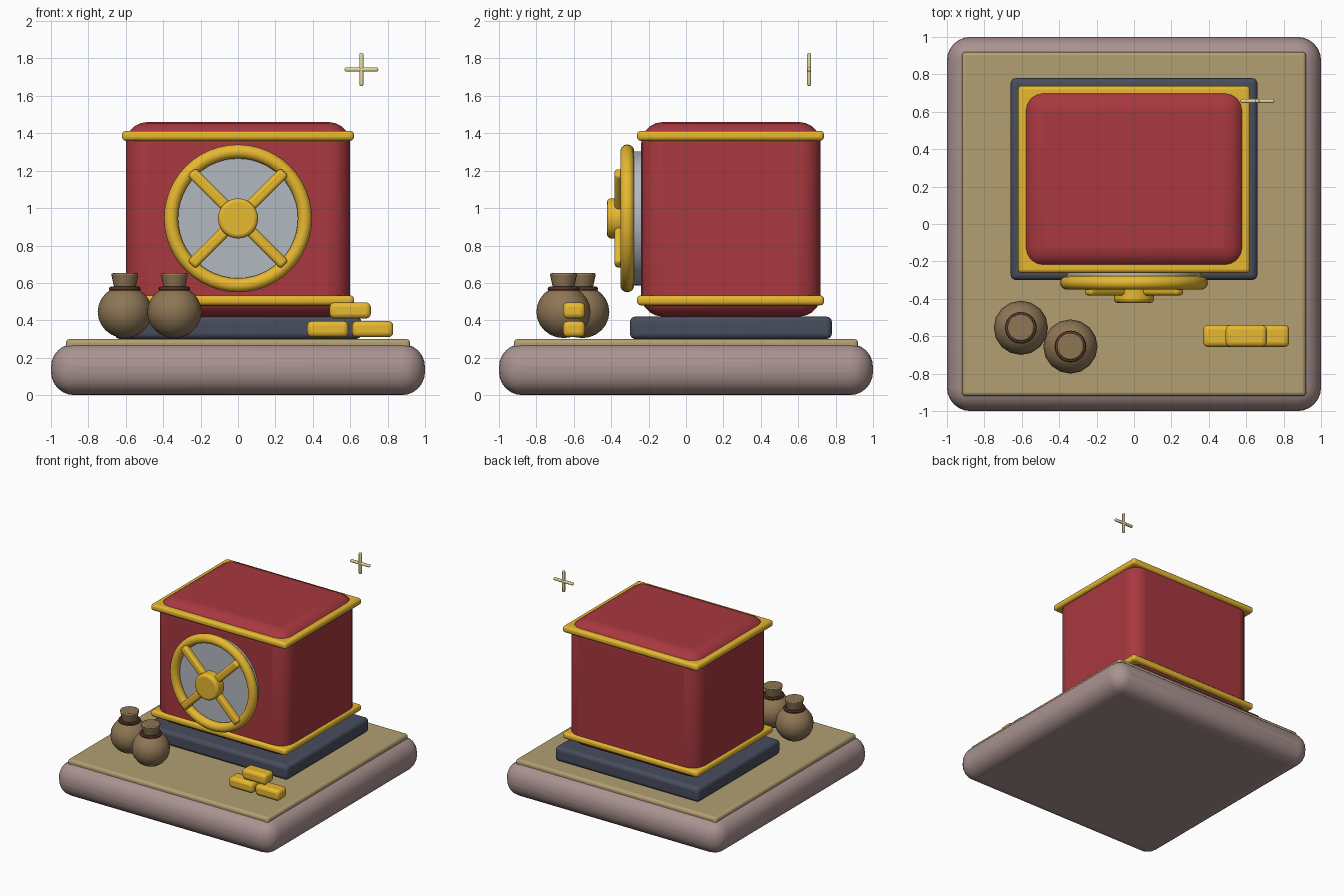
import bpy, math
from math import radians

if "Cube" in bpy.data.objects:
    bpy.data.objects.remove(bpy.data.objects["Cube"])


def material(name, rgb):
    m = bpy.data.materials.new(name)
    m.diffuse_color = (*rgb, 1)
    m.use_nodes = True
    m.node_tree.nodes["Principled BSDF"].inputs["Base Color"].default_value = m.diffuse_color
    return m


STONE = material("stone", (0.40, 0.29, 0.28))
SAND = material("sand", (0.45, 0.35, 0.17))
SLATE = material("slate", (0.065, 0.075, 0.11))
RED = material("red", (0.39, 0.04, 0.05))
GOLD = material("gold", (0.80, 0.48, 0.03))
STEEL = material("steel", (0.45, 0.48, 0.53))
CLOTH = material("cloth", (0.27, 0.18, 0.09))
CORD = material("cord", (0.13, 0.05, 0.025))
GLINT = material("glint", (0.80, 0.70, 0.35))


def finish(name, mat, bevel=0, segments=4):
    ob = bpy.context.object
    ob.name = name
    ob.data.materials.append(mat)
    if bevel:
        mod = ob.modifiers.new("round", 'BEVEL')
        mod.width, mod.segments = bevel, segments
        mod.limit_method = 'ANGLE'
        mod.angle_limit = radians(40)
    bpy.ops.object.shade_smooth_by_angle(angle=radians(35))
    return ob


def box(name, mat, x, y, z, bevel, segments=4, rot=(0, 0, 0)):
    """Rounded box from (min, max) ranges."""
    bpy.ops.mesh.primitive_cube_add(size=1)
    ob = bpy.context.object
    dims = [b - a for a, b in (x, y, z)]
    for v in ob.data.vertices:
        v.co = [c * d for c, d in zip(v.co, dims)]
    ob.location = [(a + b) / 2 for a, b in (x, y, z)]
    ob.rotation_euler = rot
    return finish(name, mat, bevel, segments)


def disc(name, mat, radius, y0, y1, z, bevel):
    """Cylinder facing the front."""
    bpy.ops.mesh.primitive_cylinder_add(vertices=40, radius=radius, depth=y1 - y0,
                                        location=(0, (y0 + y1) / 2, z),
                                        rotation=(radians(90), 0, 0))
    return finish(name, mat, bevel, 3)


# Ground and plinth
box("base", STONE, (-1, 1), (-1, 1), (0, 0.275), 0.125, 6)
box("ground_layer", SAND, (-.92, .92), (-.92, .92), (0.22, 0.30), 0.02, 3)
box("plinth", SLATE, (-.66, .66), (-.30, .78), (0.30, 0.42), 0.03)

# Safe body with gold trims
box("safe_body", RED, (-.6, .6), (-.24, .72), (0.42, 1.46), 0.115, 5)
for name, z in (("lower_trim", 0.48), ("upper_trim", 1.36)):
    box(name, GOLD, (-.62, .62), (-.262, .738), (z, z + 0.053), 0.02, 3)

# Door with wheel
DOOR_Z = 0.945
disc("door", STEEL, 0.358, -0.29, -0.20, DOOR_Z, 0.01)
bpy.ops.mesh.primitive_torus_add(major_segments=48, minor_segments=14,
                                 major_radius=0.3575, minor_radius=0.0375,
                                 location=(0, -0.314, DOOR_Z),
                                 rotation=(radians(90), 0, 0))
finish("wheel_rim", GOLD)
for i, a in enumerate((45, -45)):
    box(f"wheel_spoke_{i + 1}", GOLD, (-.352, .352), (-.382, -.325),
        (DOOR_Z - .03, DOOR_Z + .03), 0.018, 3, (0, radians(a), 0))
disc("wheel_hub", GOLD, 0.107, -0.422, -0.32, DOOR_Z, 0.02)

# Money bags
for i, (x, y) in enumerate(((-.605, -.555), (-.34, -.655))):
    bpy.ops.mesh.primitive_uv_sphere_add(segments=16, ring_count=12, radius=0.145,
                                         location=(x, y, 0.445))
    bpy.context.object.scale.z = 0.965
    finish(f"bag_{i + 1}", CLOTH)
    bpy.ops.mesh.primitive_cone_add(vertices=20, radius1=0.052, radius2=0.074, depth=0.10,
                                    location=(x, y, 0.602))
    finish(f"bag_neck_{i + 1}", CLOTH, 0.01, 2)
    bpy.ops.mesh.primitive_torus_add(major_segments=24, minor_segments=8,
                                     major_radius=0.072, minor_radius=0.013,
                                     location=(x, y, 0.568))
    finish(f"bag_cord_{i + 1}", CORD)

# Stacked gold bars
for i, (x, z) in enumerate(((.37, .31), (.61, .31), (.49, .41))):
    box(f"gold_bar_{i + 1}", GOLD, (x, x + .22), (-.657, -.54), (z, z + .086), 0.025, 3)

# Floating sparkle
box("sparkle_across", GLINT, (.57, .75), (.647, .669), (1.73, 1.752), 0.008, 2)
box("sparkle_upright", GLINT, (.649, .671), (.647, .669), (1.653, 1.829), 0.008, 2)
